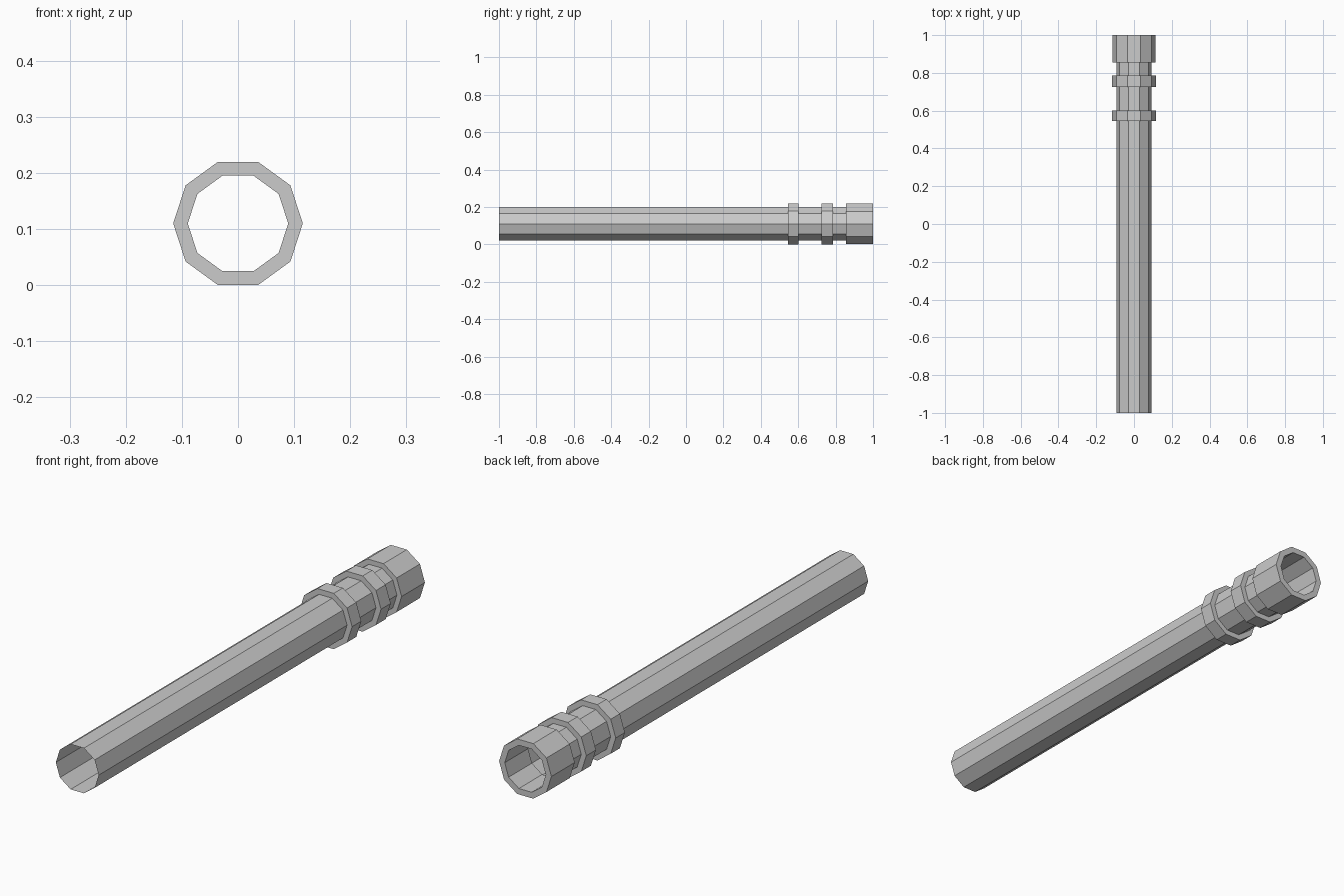
import bpy, bmesh, math

if "Cube" in bpy.data.objects:
    bpy.data.objects.remove(bpy.data.objects["Cube"])

SIDES = 10
CZ = 0.11


def lathe(name, profile, closed):
    """Sweep (radius, y) points round the long axis as a ten-sided shell."""
    bm = bmesh.new()
    loops = []
    for r, y in profile:
        loops.append([bm.verts.new((r * math.cos(math.tau * i / SIDES), y,
                                    CZ + r * math.sin(math.tau * i / SIDES)))
                      for i in range(SIDES)])
    pairs = list(zip(loops, loops[1:]))
    if closed:
        pairs.append((loops[-1], loops[0]))
    for a, b in pairs:
        for i in range(SIDES):
            j = (i + 1) % SIDES
            bm.faces.new((a[i], b[i], b[j], a[j]))
    if closed:
        bmesh.ops.recalc_face_normals(bm, faces=bm.faces)
    mesh = bpy.data.meshes.new(name)
    bm.to_mesh(mesh)
    bm.free()
    ob = bpy.data.objects.new(name, mesh)
    bpy.context.collection.objects.link(ob)


# Thin open pipe
lathe("pipe", [(0.0935, -1.0), (0.0935, 0.99)], False)

# Thick hollow bands and end collar
for name, outer, y0, y1 in (("rear_band", 0.1155, 0.545, 0.602),
                            ("front_band", 0.1155, 0.725, 0.785),
                            ("end_collar", 0.1140, 0.855, 1.0)):
    lathe(name, [(outer, y0), (outer, y1), (0.0895, y1), (0.0895, y0)], True)
